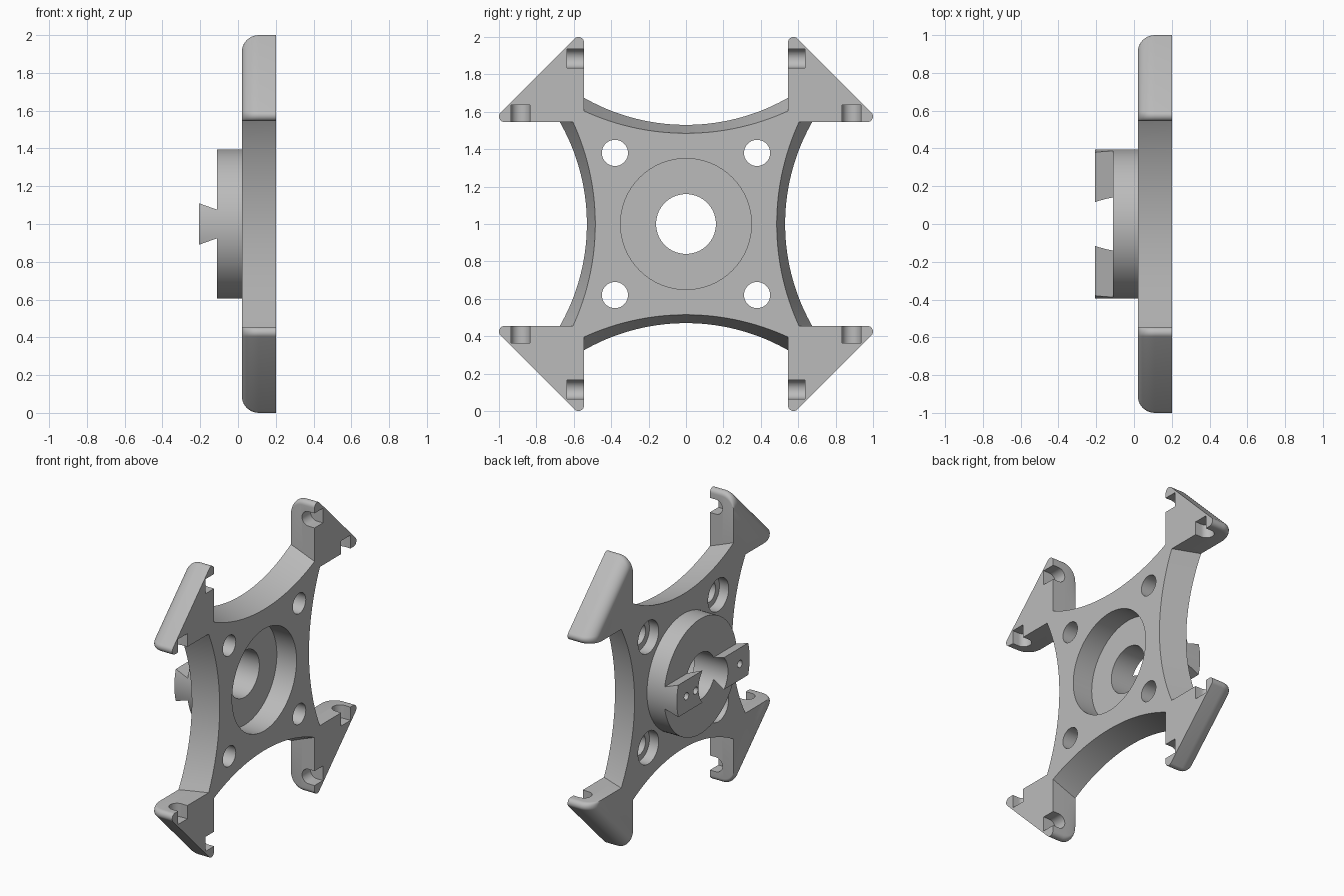
import bpy, bmesh, math
from mathutils import Vector, Matrix

cube = bpy.data.objects.get("Cube")
if cube:
    bpy.data.objects.remove(cube, do_unlink=True)

grey = bpy.data.materials.new("light_grey")
grey.use_nodes = True
colour = (0.5, 0.5, 0.5, 1)
grey.diffuse_color = colour
grey.node_tree.nodes["Principled BSDF"].inputs["Base Color"].default_value = colour

BACK, FRONT = 0.02, 0.20      # plate thickness along x
LEG = 0.545                   # inner legs of the corner triangles


def finish(name, bm):
    bmesh.ops.recalc_face_normals(bm, faces=bm.faces)
    mesh = bpy.data.meshes.new(name)
    bm.to_mesh(mesh)
    bm.free()
    mesh.materials.append(grey)
    obj = bpy.data.objects.new(name, mesh)
    obj.location.z = 1        # all parts are drawn around the hub centre
    bpy.context.collection.objects.link(obj)
    return obj


def loft(name, layers):
    """Skin a stack of equal-length loops of 3D points and cap both ends."""
    bm = bmesh.new()
    rings = [[bm.verts.new(p) for p in layer] for layer in layers]
    for a, b in zip(rings, rings[1:]):
        for i in range(len(a)):
            j = (i + 1) % len(a)
            bm.faces.new((a[i], a[j], b[j], b[i]))
    bm.faces.new(rings[0])
    bm.faces.new(rings[-1])
    return finish(name, bm)


def rod(name, start, end, radius, sides=64):
    start, end = Vector(start), Vector(end)
    turn = (end - start).to_track_quat('Z', 'Y').to_matrix().to_4x4()
    bm = bmesh.new()
    bmesh.ops.create_cone(bm, cap_ends=True, segments=sides, radius1=radius, radius2=radius,
                          depth=(end - start).length,
                          matrix=Matrix.Translation((start + end) / 2) @ turn)
    return finish(name, bm)


def box(name, low, high):
    low, high = Vector(low), Vector(high)
    bm = bmesh.new()
    bmesh.ops.create_cube(bm, size=1, matrix=Matrix.Translation((low + high) / 2)
                          @ Matrix.Diagonal((*(high - low), 1)))
    return finish(name, bm)


def apply(obj, mod):
    bpy.context.view_layer.objects.active = obj
    bpy.ops.object.modifier_apply(modifier=mod.name)


def combine(obj, other, operation='DIFFERENCE'):
    mod = obj.modifiers.new("cut", 'BOOLEAN')
    mod.operation, mod.solver, mod.object = operation, 'EXACT', other
    apply(obj, mod)
    bpy.data.objects.remove(other, do_unlink=True)


# Four-sided plate with concave, slightly tapered sides
def plate_outline(x, offset, radius, reach=0.59, steps=40):
    points = []
    for quarter in range(4):
        c, s = round(math.cos(quarter * math.pi / 2)), round(math.sin(quarter * math.pi / 2))
        for i in range(steps + 1):
            u = reach * (2 * i / steps - 1)
            w = offset + radius - math.sqrt(radius ** 2 - u ** 2)
            points.append((x, w * c - u * s, w * s + u * c))
    return points


plate = loft("mounting_plate", [plate_outline(BACK, 0.53, 1.10),
                                plate_outline(FRONT, 0.485, 1.307)])


# Triangular corner arm with rounded tips and a rounded outer back edge
def arm_outline(x, drop, tip=0.03, steps=8):
    span = 2 * LEG + 0.455 + math.sqrt(2) * tip - drop
    near = LEG + tip
    far = span - math.sqrt(2) * tip - near
    points = [(x, LEG, LEG)]
    for i in range(steps + 1):
        a = math.radians(45 - 135 * (1 - i / steps))
        points.append((x, far + tip * math.cos(a), near + tip * math.sin(a)))
    for i in range(steps + 1):
        a = math.radians(45 + 135 * i / steps)
        points.append((x, near + tip * math.cos(a), far + tip * math.sin(a)))
    return points


ROUND = 0.09
layers = []
for i in range(11):
    a = math.pi / 2 * i / 10
    layers.append(arm_outline(BACK + ROUND * (1 - math.cos(a)), ROUND * (1 - math.sin(a))))
arms = loft("corner_arms", layers + [arm_outline(FRONT, 0)])

# Round-bottomed notches in both tips of the arm
NOTCH, SEAT, R = 0.885, 0.155, 0.05
for flip in (False, True):
    def place(x, along, across):
        return (x, across, along) if flip else (x, along, across)
    combine(arms, rod("notch", place(SEAT, 0.5, NOTCH), place(SEAT, 0.636, NOTCH), R, 32))
    combine(arms, box("notch", place(SEAT, 0.5, NOTCH - R), place(0.3, 0.636, NOTCH + R)))

mirror = arms.modifiers.new("mirror", 'MIRROR')
mirror.use_axis = (False, True, True)
mirror.use_mirror_merge = False
apply(arms, mirror)
combine(plate, arms, 'UNION')

# Hub disc behind the plate
HUB, FACE, FLOOR, BORE = 0.395, -0.11, 0.05, 0.16
hub = rod("hub_disc", (FACE, 0, 0), (FLOOR - 0.01, 0, 0), HUB, 96)

# Dovetail rail trimmed to the hub's rim
profile = [(FACE + 0.01, 0.072), (-0.207, 0.11), (-0.207, -0.11), (FACE + 0.01, -0.072)]
rail = loft("dovetail_rail", [[(x, y, z) for x, z in profile] for y in (-0.6, 0.6)])
combine(rail, rod("trim", (-0.4, 0, 0), (0.4, 0, 0), HUB, 96), 'INTERSECT')
for y in (-0.29, 0.19, 0.29):
    combine(rail, rod("pin_hole", (-0.4, y, 0), (-0.13, y, 0), 0.025, 24))

# Central bore and front recess
for part in (plate, hub, rail):
    combine(part, rod("bore", (-0.5, 0, 0), (0.5, 0, 0), BORE))
combine(plate, rod("recess", (FLOOR, 0, 0), (0.5, 0, 0), 0.35, 96))

# Screw holes, counterbored at the back
for y in (-0.38, 0.38):
    for z in (-0.38, 0.38):
        combine(plate, rod("screw_hole", (-0.3, y, z), (0.5, y, z), 0.07, 40))
        combine(plate, rod("counterbore", (-0.3, y, z), (0.09, y, z), 0.112, 40))

# The hub is also cleared around the counterbores by staying inside its rim
bpy.ops.object.select_all(action='DESELECT')
for part in (plate, hub, rail):
    part.select_set(True)
bpy.context.view_layer.objects.active = plate
bpy.ops.object.shade_smooth_by_angle(angle=math.radians(30))
